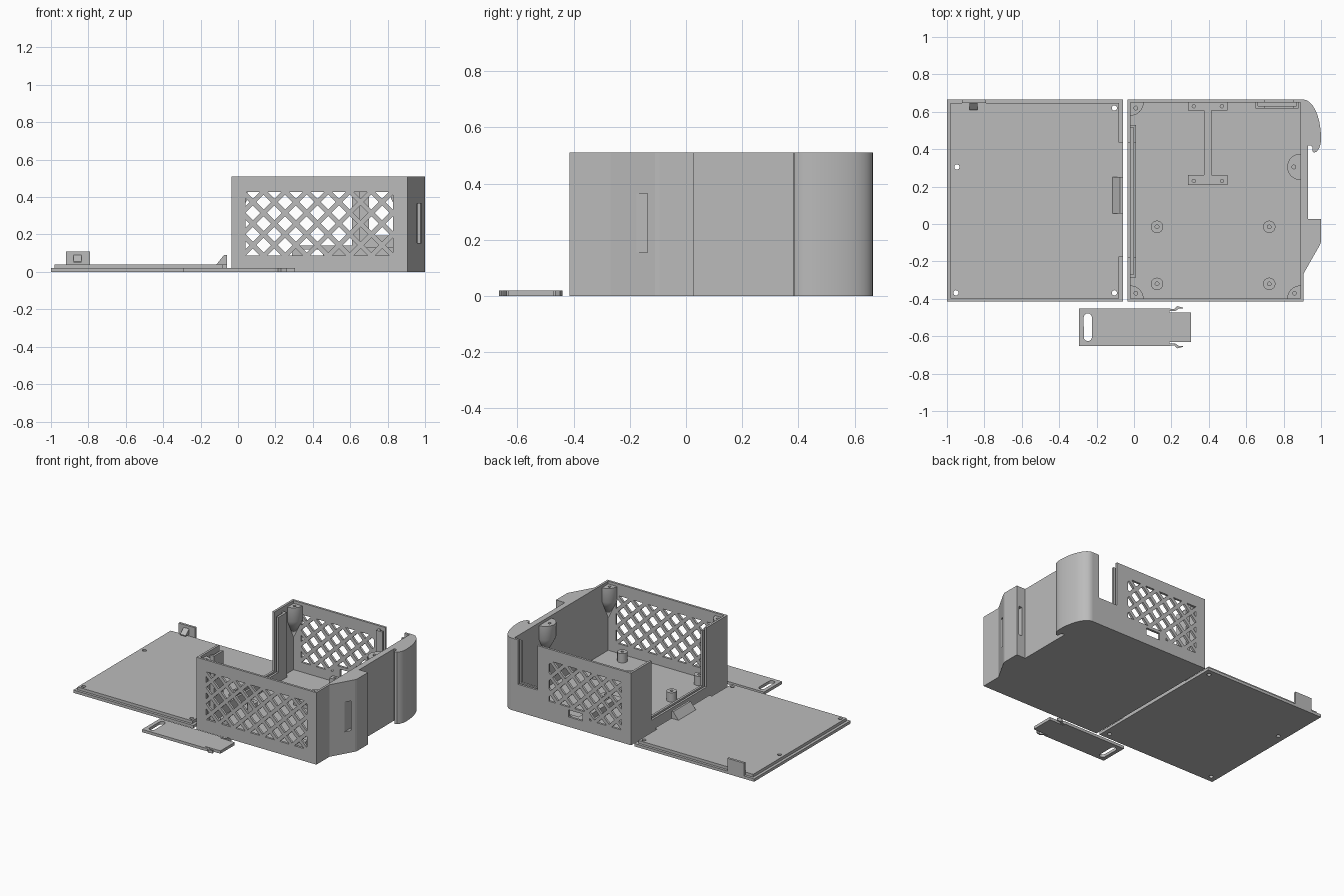
import bpy, bmesh, math
from mathutils import Vector

if "Cube" in bpy.data.objects:
    bpy.data.objects.remove(bpy.data.objects["Cube"])

plastic = bpy.data.materials.new("grey plastic")
plastic.diffuse_color = (0.5, 0.5, 0.5, 1)
plastic.use_nodes = True
plastic.node_tree.nodes["Principled BSDF"].inputs["Base Color"].default_value = plastic.diffuse_color


def finish(name, bm):
    bmesh.ops.recalc_face_normals(bm, faces=bm.faces)
    me = bpy.data.meshes.new(name)
    bm.to_mesh(me)
    bm.free()
    me.materials.append(plastic)
    ob = bpy.data.objects.new(name, me)
    bpy.context.collection.objects.link(ob)
    return ob


def extrude(bm, pts, axis, lo, hi):
    """Prism of a 2D outline; outline plane is xy for z, xz for y."""
    place = (lambda a, b, c: (a, b, c)) if axis == 'z' else (lambda a, b, c: (a, c, b))
    low = [bm.verts.new(place(a, b, lo)) for a, b in pts]
    top = [bm.verts.new(place(a, b, hi)) for a, b in pts]
    bm.faces.new(low[::-1])
    bm.faces.new(top)
    for i in range(len(pts)):
        j = (i + 1) % len(pts)
        bm.faces.new((low[i], low[j], top[j], top[i]))


def prism(name, pts, axis, lo, hi):
    bm = bmesh.new()
    extrude(bm, pts, axis, lo, hi)
    return finish(name, bm)


def rect(x0, x1, y0, y1):
    return [(x0, y0), (x1, y0), (x1, y1), (x0, y1)]


def box(name, x0, x1, y0, y1, z0, z1):
    return prism(name, rect(x0, x1, y0, y1), 'z', z0, z1)


def circle(x, y, r, n=24):
    return [(x + r * math.cos(2 * math.pi * i / n), y + r * math.sin(2 * math.pi * i / n)) for i in range(n)]


def cut(ob, *cutters):
    for c in cutters:
        m = ob.modifiers.new("cut", 'BOOLEAN')
        m.object, m.operation, m.solver = c, 'DIFFERENCE', 'EXACT'
        bpy.context.view_layer.objects.active = ob
        bpy.ops.object.modifier_apply(modifier=m.name)
        bpy.data.objects.remove(c)
    return ob


def hole(x, y, r, z0, z1):
    return prism("hole_cutter", circle(x, y, r, 16), 'z', z0, z1)


def smooth(ob):
    bpy.ops.object.select_all(action='DESELECT')
    ob.select_set(True)
    bpy.context.view_layer.objects.active = ob
    bpy.ops.object.shade_smooth_by_angle(angle=math.radians(30))


def clip(pts, axis, limit, sign):
    """Trim a convex outline against an axis-aligned line."""
    out = []
    for i, p in enumerate(pts):
        q = pts[(i + 1) % len(pts)]
        dp, dq = sign * (p[axis] - limit), sign * (q[axis] - limit)
        if dp >= 0:
            out.append(p)
        if dp * dq < 0:
            t = dp / (dp - dq)
            out.append((p[0] + t * (q[0] - p[0]), p[1] + t * (q[1] - p[1])))
    return out


def lattice(x0, x1, z0, z1, y0, y1, pitch=0.115, r=0.04):
    """Cutter made of diamonds trimmed to a rectangle."""
    bm = bmesh.new()
    for j in range(8):
        for i in range(-1, 9):
            cx, cz = 0.08 + (i + 0.5 * (j % 2)) * pitch, 0.085 + j * pitch / 2
            pts = [(cx - r, cz), (cx, cz - r), (cx + r, cz), (cx, cz + r)]
            for ax, lim, s in ((0, x0, 1), (0, x1, -1), (1, z0, 1), (1, z1, -1)):
                pts = clip(pts, ax, lim, s)
            if len(pts) > 2 and max(p[0] for p in pts) - min(p[0] for p in pts) > 0.008:
                extrude(bm, pts, 'y', y0, y1)
    return finish("lattice_cutter", bm)


# Box extents
X0, X1, Y0, Y1, H, T = -0.035, 0.905, -0.415, 0.665, 0.51, 0.016

# Box floor and walls
box("floor", X0, X1, Y0, Y1, 0, 0.02)
cut(box("front_wall", X0, X1, Y0, Y0 + T, 0, H),
    lattice(0.04, 0.83, 0.088, 0.427, Y0 - 0.05, Y0 + 0.05))
cut(box("back_wall", X0, X1, Y1 - T, Y1, 0, H),
    lattice(0.04, 0.61, 0.14, 0.427, Y1 - 0.05, Y1 + 0.05),
    lattice(0.04, 0.29, 0.088, 0.14, Y1 - 0.05, Y1 + 0.05),
    box("port_cutter", 0.345, 0.455, Y1 - 0.05, Y1 + 0.05, 0.07, 0.12),
    box("notch_cutter", 0.70, 0.85, Y1 - 0.05, Y1 + 0.05, 0.195, 0.6))
box("right_wall", X1 - T, X1, Y0 + T, Y1 - T, 0, H)
cut(box("left_wall", X0, X0 + T, Y0 + T, Y1 - T, 0, H),
    box("door_cutter", X0 - 0.05, X0 + 0.05, -0.18, 0.435, 0.09, 0.6))

# Rail framing the left opening, with a groove behind it
cut(box("door_rail", -0.004, 0.012, -0.285, 0.53, 0.02, 0.48),
    box("rail_cutter", -0.05, 0.05, -0.18, 0.435, 0.09, 0.6))
for y in (-0.285, 0.515):
    box("rail_end", X0 + T, -0.004, y, y + 0.015, 0.02, 0.48)

# Guide channel around the back notch
for x0, x1, e0 in ((0.65, 0.70, 0.65), (0.85, 0.88, 0.868)):
    box("notch_guide", x0, x1, 0.618, 0.632, 0.14, 0.49)
    box("notch_guide_side", e0, e0 + 0.013, 0.632, Y1 - T, 0.14, 0.49)
box("notch_guide_sill", 0.65, 0.88, 0.618, 0.632, 0.14, 0.195)
box("notch_guide_base", 0.65, 0.88, 0.618, Y1 - T, 0.13, 0.145)

# Side wings: faceted front wing, backing strip and curled back wing
front_wing = prism("front_wing", [(X1, -0.268), (0.995, -0.11), (1.0, -0.095), (1.0, 0.028), (X1, 0.028)], 'z', 0, H)
cut(front_wing, box("strap_cutter", 0.957, 0.98, -0.4, 0.1, 0.155, 0.365))
box("wing_backing", X1, 0.93, 0.028, 0.42, 0, H)
arc = [(X1 + 0.095 * math.sin(a), 0.455 + 0.21 * math.cos(a))
       for a in (math.pi / 2 * i / 14 for i in range(15))]
curl = [(0.998, 0.43), (0.99, 0.405), (0.975, 0.385), (0.96, 0.382), (0.955, 0.39), (0.953, 0.412), (0.945, 0.42)]
smooth(prism("back_wing", arc + curl + [(X1, 0.42)], 'z', 0, H))


# Screw posts with tapered undersides, trimmed to the inner walls
def screw_post(x, y, hx, hy):
    bm = bmesh.new()
    prof = [(0.0, 0.25), (0.07, 0.39), (0.07, 0.49), (0.0, 0.49)]
    vs = [bm.verts.new((x + r, y, z)) for r, z in prof]
    es = [bm.edges.new(vs[i:i + 2]) for i in range(3)]
    bmesh.ops.spin(bm, geom=vs + es, cent=(x, y, 0), axis=(0, 0, 1), angle=2 * math.pi, steps=32)
    bmesh.ops.remove_doubles(bm, verts=bm.verts, dist=1e-4)
    for co, no in (((X0 + T, 0, 0), (-1, 0, 0)), ((X1 - T, 0, 0), (1, 0, 0)),
                   ((0, Y0 + T, 0), (0, -1, 0)), ((0, Y1 - T, 0), (0, 1, 0))):
        geom = bm.verts[:] + bm.edges[:] + bm.faces[:]
        res = bmesh.ops.bisect_plane(bm, geom=geom, plane_co=Vector(co) + Vector(no) * 0.002,
                                     plane_no=no, clear_outer=True)
        edges = [e for e in res["geom_cut"] if isinstance(e, bmesh.types.BMEdge) and e.is_boundary]
        if edges:
            bmesh.ops.holes_fill(bm, edges=edges)
    smooth(cut(finish("screw_post", bm), hole(hx, hy, 0.01, 0.40, 0.6)))


screw_post(X0 + T, Y0 + T, 0.01, -0.37)
screw_post(X1 - T, Y0 + T, 0.858, -0.37)
screw_post(X0 + T, Y1 - T, 0.01, 0.62)
screw_post(X1 - T, 0.305, 0.855, 0.305)

# Board standoffs
for x in (0.123, 0.723):
    for y in (-0.015, -0.32):
        ob = prism("standoff", circle(x, y, 0.033), 'z', 0.015, 0.085)
        smooth(cut(ob, hole(x, y, 0.01, 0.04, 0.2)))

# I-shaped module mount
for y0, y1, hy in ((0.608, Y1 - T, 0.63), (0.208, 0.262, 0.23)):
    bar = box("mount_bar", 0.29, 0.50, y0, y1, 0.015, 0.06)
    cut(bar, hole(0.32, hy, 0.009, 0.03, 0.1), hole(0.47, hy, 0.009, 0.03, 0.1))
box("mount_stem", 0.373, 0.415, 0.262, 0.608, 0.015, 0.06)

# Lid: outer plate, raised plug and screw holes
LID_HOLES = ((-0.952, -0.368), (-0.105, -0.368), (-0.105, 0.62), (-0.947, 0.305))
for name, pts, z0, z1 in (
        ("lid_plate", rect(-1.0, -0.06, Y0, Y1), 0, 0.02),
        ("lid_plug", [(-0.98, Y0 + 0.018), (-0.08, Y0 + 0.018), (-0.08, -0.175), (-0.06, -0.175),
                      (-0.06, 0.435), (-0.08, 0.435), (-0.08, Y1 - 0.018), (-0.98, Y1 - 0.018)], 0.02, 0.04)):
    cut(prism(name, pts, 'z', z0, z1), *[hole(x, y, 0.014, -0.1, 0.2) for x, y in LID_HOLES])

# Lid catch wedge, end tab and its latch
prism("lid_catch", [(-0.117, 0.038), (-0.075, 0.09), (-0.06, 0.09), (-0.06, 0.038)], 'y', 0.055, 0.25)
box("lid_tab", -0.92, -0.79, 0.648, Y1, 0.015, 0.11)
bm = bmesh.new()
extrude(bm, rect(-0.88, -0.838, 0.05, 0.09), 'y', 0.61, 0.648)
for v in bm.verts:
    if v.co.y < 0.63 and v.co.z > 0.08:
        v.co.z = 0.056
finish("lid_latch", bm)

# Sliding plate with finger slot and two snap arms
YC, TH = -0.552, 0.02
plate = prism("slide_plate", [(-0.295, YC - 0.1), (0.19, YC - 0.1), (0.19, YC - 0.08), (0.305, YC - 0.08),
                              (0.305, YC + 0.08), (0.19, YC + 0.08), (0.19, YC + 0.1), (-0.295, YC + 0.1)], 'z', 0, TH)
ends = circle(-0.247, YC, 0.022, 24)
slot = [(x, y + (0.052 if y >= YC - 1e-6 else -0.052)) for x, y in ends]
cut(plate, prism("slot_cutter", slot, 'z', -0.1, 0.1))
for s in (-1, 1):
    arm = [(0.188, 0.1), (0.215, 0.096), (0.23, 0.113), (0.262, 0.105), (0.262, 0.099),
           (0.24, 0.1), (0.22, 0.086), (0.188, 0.086)]
    prism("snap_arm", [(x, YC + s * y) for x, y in arm], 'z', 0, TH)
